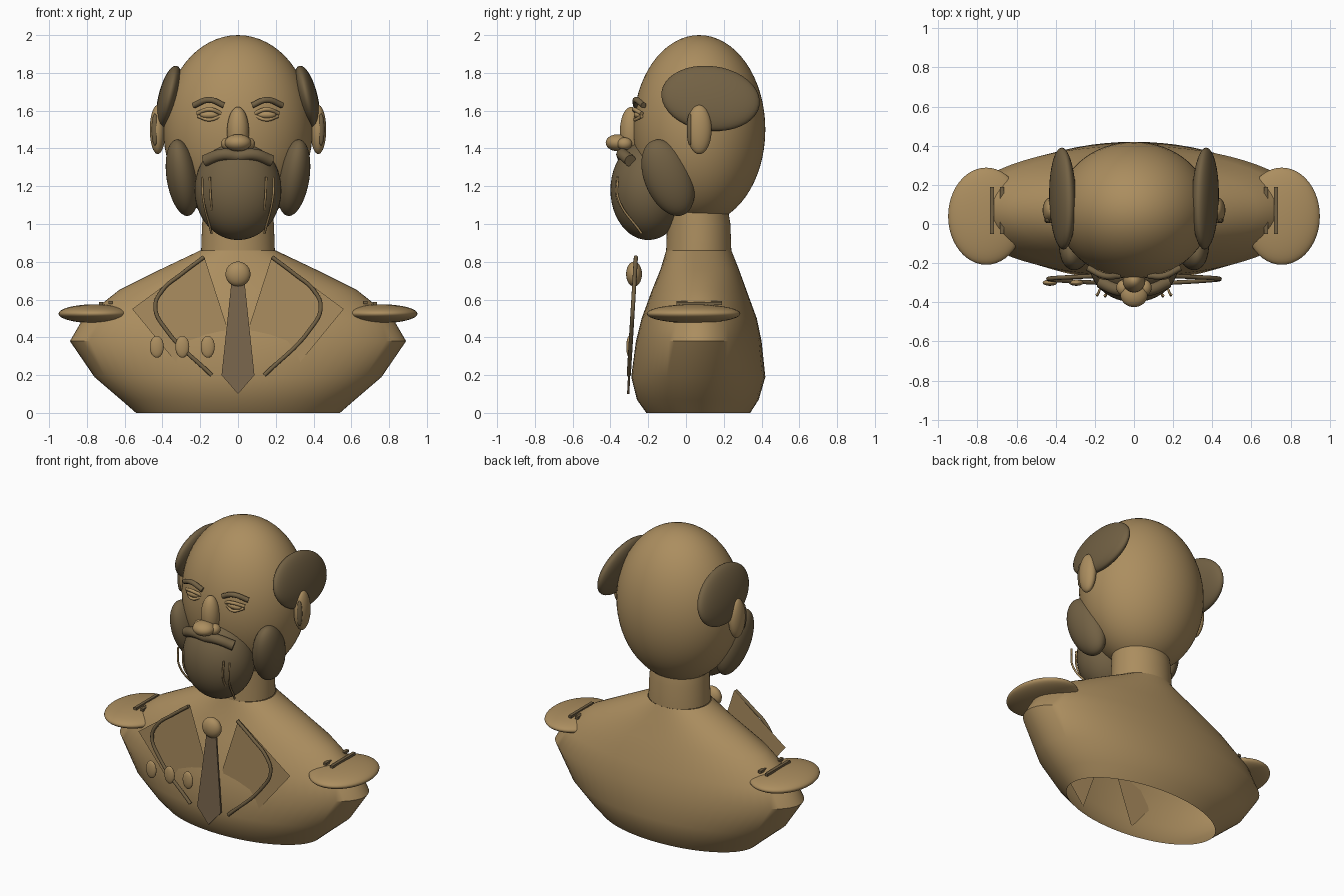
import bpy, bmesh, math
from mathutils import Matrix, Vector

cube = bpy.data.objects.get("Cube")
if cube:
    bpy.data.objects.remove(cube, do_unlink=True)


def material(name, rgb):
    m = bpy.data.materials.new(name)
    m.use_nodes = True
    m.diffuse_color = (*rgb, 1)
    m.node_tree.nodes["Principled BSDF"].inputs["Base Color"].default_value = (*rgb, 1)
    return m


BRONZE = material("bronze", (0.41, 0.27, 0.115))
DARK = material("dark bronze", (0.17, 0.12, 0.058))
TIE = material("tie bronze", (0.19, 0.13, 0.072))


def finish(bm, name, mat, angle=40):
    bmesh.ops.recalc_face_normals(bm, faces=bm.faces)
    mesh = bpy.data.meshes.new(name)
    bm.to_mesh(mesh)
    bm.free()
    mesh.materials.append(mat)
    obj = bpy.data.objects.new(name, mesh)
    bpy.context.collection.objects.link(obj)
    bpy.ops.object.select_all(action="DESELECT")
    obj.select_set(True)
    bpy.context.view_layer.objects.active = obj
    bpy.ops.object.shade_smooth_by_angle(angle=math.radians(angle))
    return obj


def ball(name, mat, center, radii, tilt=(0, 0), segs=40):
    """Ellipsoid, tilted about x then y (degrees)."""
    bm = bmesh.new()
    bmesh.ops.create_uvsphere(bm, u_segments=segs, v_segments=segs // 2, radius=1)
    turn = Matrix.Rotation(math.radians(tilt[1]), 4, "Y") @ Matrix.Rotation(math.radians(tilt[0]), 4, "X")
    bm.transform(Matrix.Translation(center) @ turn @ Matrix.Diagonal((*radii, 1)))
    return finish(bm, name, mat)


def loft(name, mat, rings, segs=64):
    """Open stack of ellipses: (z, half width, front y, back y)."""
    bm = bmesh.new()
    last = None
    for z, rx, front, back in rings:
        cy, ry = (front + back) / 2, (back - front) / 2
        ring = [bm.verts.new((rx * math.cos(a), cy + ry * math.sin(a), z))
                for a in (math.tau * i / segs for i in range(segs))]
        if last:
            for i in range(segs):
                j = (i + 1) % segs
                bm.faces.new((last[i], last[j], ring[j], ring[i]))
        last = ring
    return finish(bm, name, mat)


def tube(name, mat, points, radius, side=1, smooth=True):
    """Round wire along points, mirrored by side."""
    curve = bpy.data.curves.new(name, "CURVE")
    curve.dimensions = "3D"
    curve.bevel_depth = radius
    curve.bevel_resolution = 3
    curve.use_fill_caps = True
    curve.resolution_u = 8
    spline = curve.splines.new("BEZIER")
    spline.bezier_points.add(len(points) - 1)
    for bp, (x, y, z) in zip(spline.bezier_points, points):
        bp.co = (x * side, y, z)
        bp.handle_left_type = bp.handle_right_type = "AUTO" if smooth else "VECTOR"
    curve.materials.append(mat)
    obj = bpy.data.objects.new(name, curve)
    bpy.context.collection.objects.link(obj)
    return obj


def plate(name, mat, outline, y_at, thickness=0.0):
    """Flat panel from an x, z outline; y_at gives its depth by height."""
    bm = bmesh.new()
    face = bm.faces.new([bm.verts.new((x, y_at(z), z)) for x, z in outline])
    if thickness:
        new = bmesh.ops.extrude_face_region(bm, geom=[face])["geom"]
        verts = [v for v in new if isinstance(v, bmesh.types.BMVert)]
        bmesh.ops.translate(bm, verts=verts, vec=(0, -thickness, 0))
    return finish(bm, name, mat)


def box(name, mat, center, size):
    bm = bmesh.new()
    bmesh.ops.create_cube(bm, size=1)
    bm.transform(Matrix.Translation(center) @ Matrix.Diagonal((*size, 1)))
    return finish(bm, name, mat)


# Torso, hollow underneath, and neck
loft("torso", BRONZE, [
    (0.0, 0.54, -0.21, 0.34), (0.07, 0.62, -0.26, 0.385), (0.19, 0.76, -0.29, 0.42),
    (0.38, 0.89, -0.265, 0.40), (0.5, 0.82, -0.235, 0.375), (0.65, 0.63, -0.18, 0.32),
    (0.76, 0.41, -0.135, 0.28), (0.86, 0.2, -0.105, 0.24)])
loft("neck", BRONZE, [(0.86, 0.195, -0.105, 0.24), (1.0, 0.19, -0.1, 0.235), (1.06, 0.185, -0.1, 0.225)])

# Head, beard and nose
ball("head", BRONZE, (0, 0.07, 1.5), (0.395, 0.35, 0.5), segs=64)
ball("beard", DARK, (0, -0.2, 1.18), (0.23, 0.2, 0.265), segs=48)
ball("nose_bridge", BRONZE, (0, -0.29, 1.49), (0.058, 0.06, 0.13))
ball("nose_tip", BRONZE, (0, -0.36, 1.43), (0.07, 0.065, 0.045))

# Necktie
def tie_depth(z):
    return -0.27 - 0.03 * (0.69 - z) / 0.59

ball("tie_knot", BRONZE, (0, -0.275, 0.735), (0.066, 0.042, 0.066))
plate("tie_blade", TIE, [(-0.035, 0.69), (0.035, 0.69), (0.087, 0.2), (0, 0.1), (-0.087, 0.2)],
      tie_depth, 0.012)

# Medals on the right breast
for i in range(3):
    ball(f"medal_{i + 1}", BRONZE, (-0.43 + 0.135 * i, -0.3, 0.35), (0.037, 0.016, 0.058), segs=24)

# Paired parts
for side, tag in ((1, "left"), (-1, "right")):
    # Hair, whiskers and ears
    ball(f"side_hair_{tag}", DARK, (0.365 * side, 0.13, 1.665), (0.058, 0.262, 0.175), (-8, -13 * side))
    ball(f"whisker_{tag}", DARK, (0.295 * side, -0.095, 1.245), (0.083, 0.125, 0.215), (22, 9 * side))
    ball(f"ear_{tag}", BRONZE, (0.425 * side, 0.07, 1.5), (0.042, 0.066, 0.13))
    ball(f"ear_hollow_{tag}", DARK, (0.44 * side, 0.02, 1.5), (0.018, 0.016, 0.085), segs=20)
    ball(f"nostril_{tag}", BRONZE, (0.055 * side, -0.325, 1.425), (0.035, 0.04, 0.033), segs=24)

    # Eyes with lids and brows
    ball(f"eye_{tag}", BRONZE, (0.15 * side, -0.25, 1.578), (0.052, 0.026, 0.022), segs=24)
    tube(f"upper_lid_{tag}", BRONZE, [(0.088, -0.255, 1.585), (0.15, -0.275, 1.607), (0.215, -0.235, 1.585)],
         0.011, side)
    tube(f"lower_lid_{tag}", BRONZE, [(0.095, -0.255, 1.57), (0.15, -0.27, 1.552), (0.21, -0.235, 1.57)],
         0.009, side)
    tube(f"brow_{tag}", DARK, [(0.075, -0.265, 1.628), (0.15, -0.265, 1.657), (0.235, -0.225, 1.628)],
         0.016, side)

    # Moustache and wire strands in the beard
    tube(f"moustache_{tag}", DARK, [(0.0, -0.335, 1.36), (0.08, -0.335, 1.368), (0.175, -0.295, 1.335)],
         0.032, side)
    tube(f"outer_strand_{tag}", BRONZE, [(0.19, -0.36, 1.25), (0.185, -0.36, 1.14), (0.14, -0.235, 0.95)],
         0.006, side)
    tube(f"inner_strand_{tag}", BRONZE, [(0.15, -0.365, 1.25), (0.145, -0.365, 1.14), (0.135, -0.3, 1.03)],
         0.006, side)

    # Lapels with piped trim
    plate(f"lapel_{tag}", BRONZE, [(x * side, z) for x, z in
          ((0.18, 0.83), (0.56, 0.55), (0.19, 0.1), (0.06, 0.46))], lambda z: -0.25)
    path = [(0.18, 0.825), (0.3, 0.735), (0.4, 0.65), (0.438, 0.56), (0.38, 0.44), (0.14, 0.2)]
    tube(f"lapel_trim_{tag}", DARK, [(x, -0.265 - 0.06 * (0.83 - z), z) for x, z in path], 0.011, side)

    # Shoulder boards with bars
    ball(f"shoulder_board_{tag}", BRONZE, (0.755 * side, 0.04, 0.525), (0.195, 0.248, 0.05), segs=48)
    for k, x in enumerate((0.725, 0.675)):
        box(f"shoulder_bar_{k + 1}_{tag}", DARK, (x * side, 0.07, 0.58 + 0.005 * k), (0.02, 0.24, 0.016))
